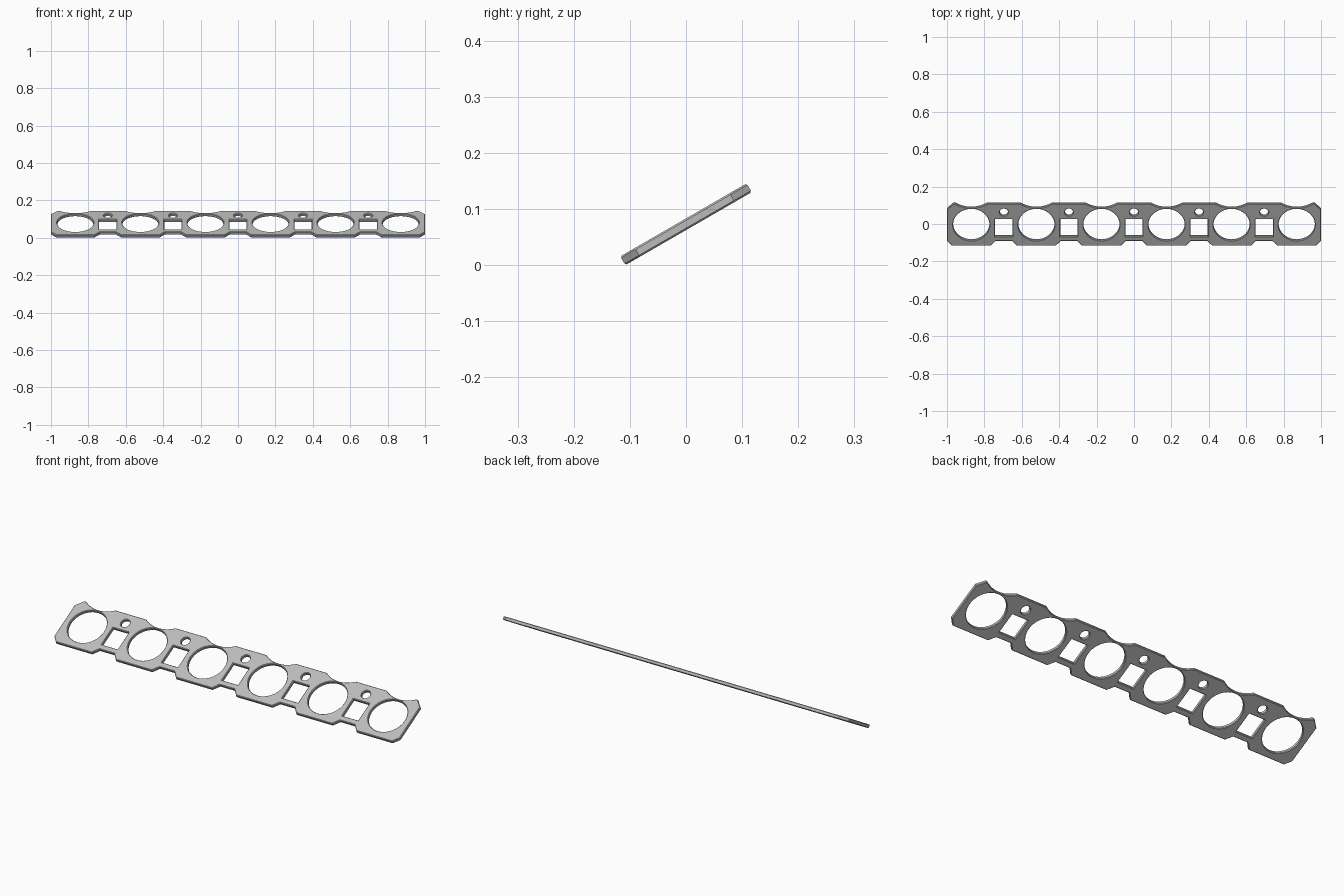
import bpy
from math import sin, cos, pi, radians, asin, sqrt

if "Cube" in bpy.data.objects:
    bpy.data.objects.remove(bpy.data.objects["Cube"], do_unlink=True)

PITCH, HALF_Y, HALF_T, CHAMFER = 0.348, 0.13, 0.009, 0.003
cells = [PITCH * (i - 2.5) for i in range(6)]
bridges = [PITCH * (i - 2) for i in range(5)]

grey = bpy.data.materials.new("plate grey")
grey.use_nodes = True
colour = (0.5, 0.5, 0.5, 1)
grey.diffuse_color = colour
grey.node_tree.nodes["Principled BSDF"].inputs["Base Color"].default_value = colour

curve = bpy.data.curves.new("slotted_plate", "CURVE")
curve.dimensions = "2D"
curve.fill_mode = "BOTH"
curve.extrude = HALF_T - CHAMFER
curve.bevel_depth = CHAMFER
curve.bevel_resolution = 0
curve.offset = -CHAMFER


def loop(points):
    spline = curve.splines.new("POLY")
    spline.points.add(len(points) - 1)
    for point, (x, y) in zip(spline.points, points):
        point.co = (x, y, 0, 1)
    spline.use_cyclic_u = True


def circle(cx, cy, r, n):
    return [(cx + r * cos(2 * pi * i / n), cy + r * sin(2 * pi * i / n)) for i in range(n)]


# Outer edge: notches along the low side, scallops along the high side
outline = [(-1, -HALF_Y + 0.03), (-0.973, -HALF_Y)]
for x in bridges:
    outline += [(x + dx, -HALF_Y + dy) for dx, dy in
                ((-0.07, 0), (-0.043, 0.03), (0.043, 0.03), (0.07, 0))]
outline += [(0.973, -HALF_Y), (1, -HALF_Y + 0.03), (1, HALF_Y - 0.035), (0.965, HALF_Y)]
chord, depth = 0.085, 0.026
radius = (chord ** 2 + depth ** 2) / (2 * depth)
sweep = asin(chord / radius)
for x in reversed(cells):
    for i in range(17):
        a = sweep * (1 - i / 8)
        outline.append((x + radius * sin(a), HALF_Y - depth + radius * (1 - cos(a))))
outline += [(-0.965, HALF_Y), (-1, HALF_Y - 0.035)]
loop(outline)

# Large round openings
for x in cells:
    loop(circle(x, 0, 0.097, 64)[::-1])

# Rectangular windows and small screw holes between them
for x in bridges:
    loop([(x - 0.046, -0.072), (x - 0.046, 0.034), (x + 0.046, 0.034), (x + 0.046, -0.072)])
    loop(circle(x, 0.077, 0.022, 32)[::-1])

# Turn into a mesh and tilt the plate up towards the back
plate = bpy.data.objects.new("slotted_plate", curve)
bpy.context.collection.objects.link(plate)
bpy.ops.object.select_all(action="DESELECT")
plate.select_set(True)
bpy.context.view_layer.objects.active = plate
bpy.ops.object.convert(target="MESH")
plate = bpy.context.object
plate.data.materials.clear()
plate.data.materials.append(grey)
plate.rotation_euler.x = radians(30)
plate.location.z = 0.073
bpy.ops.object.shade_smooth_by_angle(angle=radians(25))
